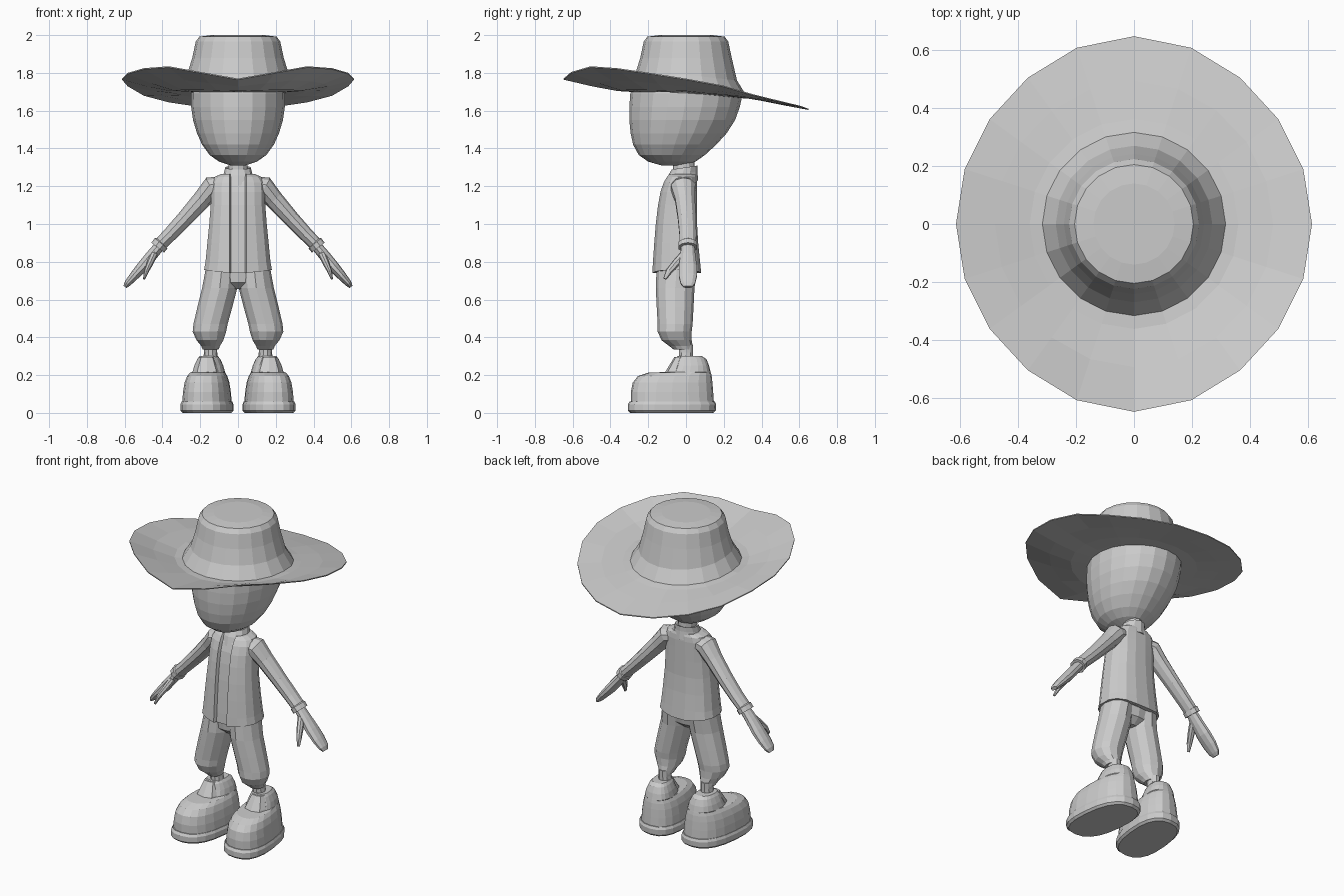
import bpy, bmesh, math
from mathutils import Vector

clay = bpy.data.materials.new("light_grey")
clay.diffuse_color = (0.6, 0.6, 0.6, 1)


def loft(name, rings, mirror=False):
    """Skin a list of equal-length point rings and cap both ends."""
    bm = bmesh.new()
    vs = [[bm.verts.new(p) for p in r] for r in rings]
    n = len(rings[0])
    for a, b in zip(vs, vs[1:]):
        for i in range(n):
            j = (i + 1) % n
            bm.faces.new((a[i], a[j], b[j], b[i]))
    bm.faces.new(vs[0][::-1])
    bm.faces.new(vs[-1])
    bmesh.ops.recalc_face_normals(bm, faces=bm.faces)
    me = bpy.data.meshes.new(name)
    bm.to_mesh(me)
    bm.free()
    me.materials.append(clay)
    ob = bpy.data.objects.new(name, me)
    bpy.context.collection.objects.link(ob)
    if mirror:
        ob.modifiers.new("mirror", 'MIRROR')
    return ob


def oval(x0, x1, y0, y1, z, n=16, power=1.0, yaw=0.0, slope=0.0):
    """Horizontal (super)ellipse filling the given x and y ranges."""
    pts = []
    for i in range(n):
        a = 2 * math.pi * i / n
        c, s = math.cos(a), math.sin(a)
        x = (x0 + x1) / 2 + (x1 - x0) / 2 * math.copysign(abs(c) ** power, c)
        y = (y0 + y1) / 2 + (y1 - y0) / 2 * math.copysign(abs(s) ** power, s)
        pts.append((x - yaw * y, y, z + slope * y))
    return pts


def limb(name, stations, n=10):
    """Tube through (x, y, z, radius across, radius along y)."""
    rings = []
    cs = [Vector(s[:3]) for s in stations]
    for k, s in enumerate(stations):
        t = (cs[min(k + 1, len(cs) - 1)] - cs[max(k - 1, 0)]).normalized()
        u = t.cross(Vector((0, 1, 0))).normalized()
        v = u.cross(t)
        rings.append([cs[k] + u * s[3] * math.cos(2 * math.pi * i / n)
                      + v * s[4] * math.sin(2 * math.pi * i / n) for i in range(n)])
    return loft(name, rings, True)


# Hat: wavy brim, flared crown
RIM = [1.77, 1.805, 1.835, 1.825, 1.80, 1.77, 1.735, 1.685, 1.65, 1.625, 1.61]


def hat_ring(r, wave, base, drop=0.0):
    """Ring whose height blends from the flat base to the wavy rim."""
    pts = []
    for i in range(20):
        a = 2 * math.pi * i / 20
        z0 = base - 0.03 * max(0, -math.cos(a))
        z = z0 + (RIM[min(i, 20 - i)] - z0) * wave - drop
        k = 1 + 0.055 * abs(math.cos(a)) ** 6 * wave
        pts.append((r * k * math.sin(a), -r * k * math.cos(a), z))
    return pts


loft("hat", [hat_ring(0.27, 0, 1.71, 0.012), hat_ring(0.36, 0.1, 1.71, 0.012),
             hat_ring(0.48, 0.5, 1.71, 0.012), hat_ring(0.614, 1, 1.71, 0.006),
             hat_ring(0.614, 1, 1.71), hat_ring(0.48, 0.5, 1.71), hat_ring(0.36, 0.1, 1.71),
             hat_ring(0.316, 0, 1.715), hat_ring(0.27, 0, 1.79)]
     + [oval(-r, r, -r, r, z, 20)[15:] + oval(-r, r, -r, r, z, 20)[:15]
        for r, z in ((0.242, 1.88), (0.224, 1.965), (0.205, 1.992), (0.14, 2.0))])

# Head: egg tapering to a forward chin
loft("head", [oval(-w, w, a, b, z, 20) for z, w, a, b in (
    (1.31, 0.04, -0.13, 0.0), (1.33, 0.10, -0.20, 0.05), (1.365, 0.15, -0.25, 0.10),
    (1.42, 0.19, -0.28, 0.16), (1.48, 0.217, -0.293, 0.215), (1.55, 0.238, -0.30, 0.26),
    (1.62, 0.248, -0.30, 0.285), (1.69, 0.25, -0.295, 0.30), (1.76, 0.24, -0.27, 0.27),
    (1.84, 0.20, -0.22, 0.22))])

# Neck and standing collar
loft("neck", [oval(-w, w, -0.07, 0.045, z, 12) for z, w in ((1.2, 0.055), (1.35, 0.05))])
loft("collar", [oval(-w, w, a, b, z, 12, 1, 0, 0.15) for z, w, a, b in (
    (1.22, 0.095, -0.11, 0.065), (1.27, 0.075, -0.095, 0.06),
    (1.30, 0.068, -0.075, 0.06), (1.295, 0.05, -0.06, 0.045))])


# Jacket: open front leaves a recessed shirt strip down the middle
def jacket_ring(z, w, front, back):
    mid, h = (front + back) / 2, (back - front) / 2
    half = [(0.036, front + 0.018), (0.044, front)]
    for deg in (-58, -35, -12, 12, 35, 58, 80):
        a = math.radians(deg)
        half.append((w * math.cos(a) ** 0.8,
                     mid + h * math.copysign(abs(math.sin(a)) ** 0.8, a)))
    ring = half + [(-x, y) for x, y in reversed(half)]
    return [(x, y, z + (0.12 * abs(x) if z < 0.8 else 0)) for x, y in ring]


loft("jacket", [jacket_ring(*r) for r in (
    (0.735, 0.165, -0.155, 0.065), (0.735, 0.183, -0.178, 0.082), (0.80, 0.175, -0.175, 0.076),
    (0.90, 0.165, -0.168, 0.066), (1.0, 0.155, -0.16, 0.06), (1.10, 0.147, -0.148, 0.06),
    (1.17, 0.145, -0.135, 0.06), (1.22, 0.142, -0.118, 0.06), (1.25, 0.125, -0.10, 0.058),
    (1.265, 0.09, -0.085, 0.055))])

# Sleeves, hands and thumbs
limb("sleeve", [(0.07, -0.02, 1.21, 0.045, 0.06), (0.135, -0.015, 1.195, 0.06, 0.068),
                (0.19, -0.005, 1.13, 0.05, 0.055), (0.28, 0.005, 1.03, 0.043, 0.05),
                (0.36, 0.01, 0.945, 0.038, 0.047), (0.405, 0.01, 0.90, 0.036, 0.046),
                (0.407, 0.01, 0.898, 0.043, 0.052), (0.425, 0.01, 0.875, 0.043, 0.052)])
limb("hand", [(0.41, 0.01, 0.89, 0.028, 0.036), (0.46, 0.01, 0.83, 0.03, 0.042),
              (0.505, 0.01, 0.775, 0.03, 0.05), (0.55, 0.01, 0.725, 0.024, 0.05),
              (0.585, 0.01, 0.685, 0.018, 0.04), (0.598, 0.01, 0.667, 0.01, 0.024)])
limb("thumb", [(0.445, -0.01, 0.84, 0.02, 0.022), (0.465, -0.05, 0.795, 0.018, 0.022),
               (0.485, -0.09, 0.75, 0.013, 0.018), (0.497, -0.112, 0.71, 0.006, 0.009)], 8)

# Trousers: pelvis and baggy legs gathered at the ankle
loft("pelvis", [oval(-w, w, a, b, z) for z, w, a, b in (
    (0.655, 0.04, -0.10, 0.0), (0.69, 0.13, -0.14, 0.04), (0.80, 0.165, -0.15, 0.06))])
loft("trouser_leg", [oval(a, b, c, d, z, 12) for z, a, b, c, d in (
    (0.78, 0.0, 0.168, -0.155, 0.06), (0.66, 0.004, 0.19, -0.16, 0.045),
    (0.56, 0.03, 0.215, -0.155, 0.04), (0.47, 0.055, 0.236, -0.15, 0.035),
    (0.43, 0.063, 0.24, -0.15, 0.03), (0.385, 0.077, 0.22, -0.13, 0.03),
    (0.355, 0.095, 0.195, -0.09, 0.035), (0.335, 0.103, 0.187, -0.065, 0.035))], True)
loft("ankle", [oval(a, b, -0.04, 0.04, z, 10) for z, a, b in (
    (0.28, 0.105, 0.185), (0.32, 0.11, 0.18), (0.36, 0.11, 0.18))], True)

# Shoes: bulbous toe, raised heel collar, thick sole
loft("shoe", [oval(0.157 - w, 0.157 + w, a, b, z, 20, 0.8, 0.1) for z, w, a, b in (
    (0.05, 0.128, -0.292, 0.148), (0.11, 0.123, -0.292, 0.144), (0.16, 0.115, -0.282, 0.140),
    (0.195, 0.103, -0.255, 0.136), (0.213, 0.09, -0.20, 0.132), (0.217, 0.085, -0.09, 0.13),
    (0.25, 0.076, -0.07, 0.122), (0.285, 0.06, -0.06, 0.108), (0.30, 0.048, -0.045, 0.085))], True)
loft("sole", [oval(0.157 - w, 0.157 + w, a, b, z, 20, 0.8, 0.1) for z, w, a, b in (
    (0.0, 0.125, -0.295, 0.145), (0.012, 0.137, -0.308, 0.158), (0.045, 0.137, -0.308, 0.16),
    (0.06, 0.13, -0.298, 0.153))], True)
# Tongue sloping down from the shoe opening to the toe
loft("shoe_tongue", [oval(0.165 - w, 0.165 + w, a, b, z, 8, 0.8) for z, w, a, b in (
    (0.20, 0.07, -0.12, 0.0), (0.225, 0.065, -0.105, 0.0), (0.295, 0.04, -0.062, 0.0))], True)
